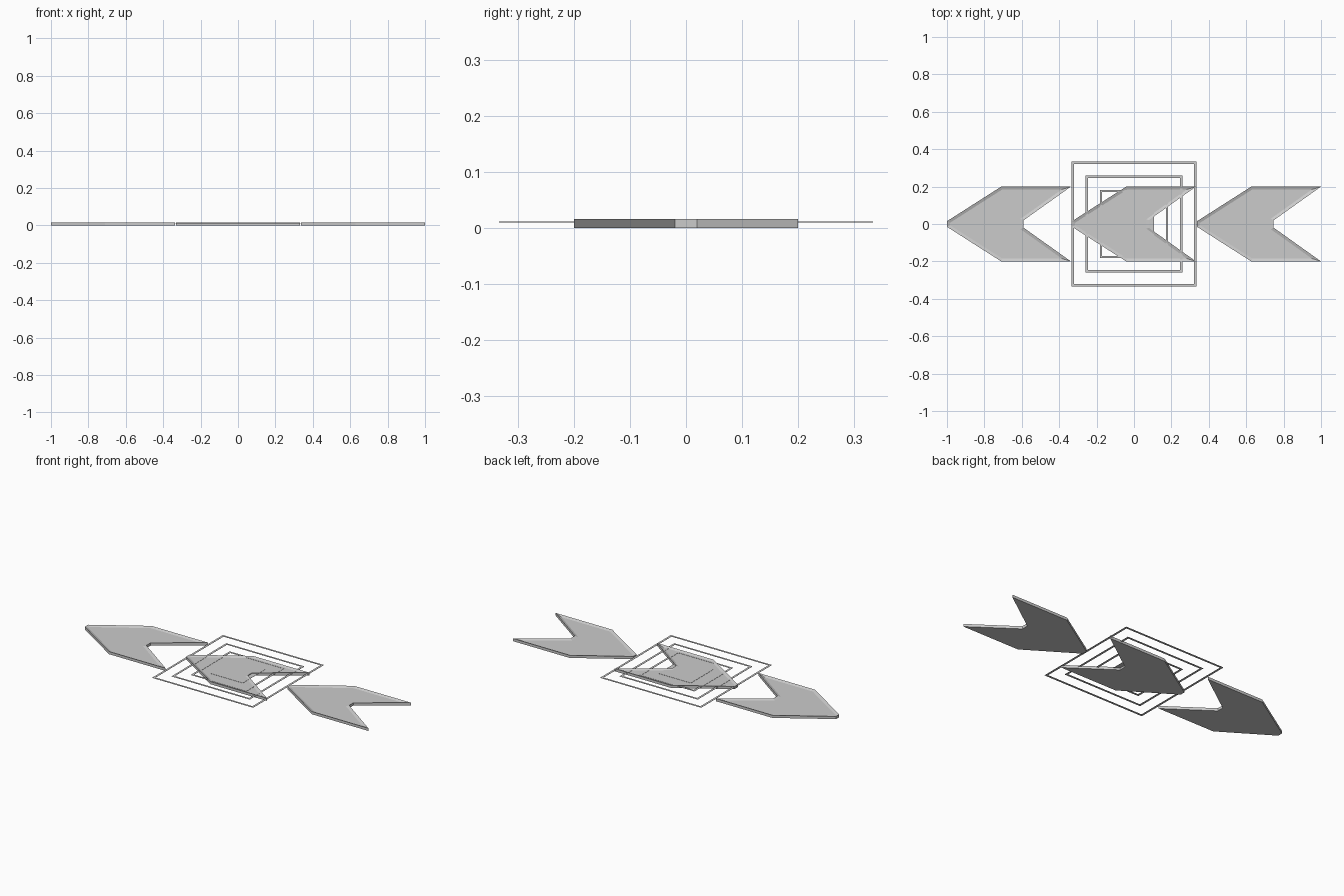
import bpy, bmesh

if "Cube" in bpy.data.objects:
    bpy.data.objects.remove(bpy.data.objects["Cube"])

PLATE_TOP = 0.016
FLOOR_DROP = 0.006
RING_Z, RING_THICK = 0.0105, 0.0012


def finish(bm, name):
    bmesh.ops.recalc_face_normals(bm, faces=bm.faces)
    mesh = bpy.data.meshes.new(name)
    bm.to_mesh(mesh)
    bm.free()
    obj = bpy.data.objects.new(name, mesh)
    bpy.context.collection.objects.link(obj)
    return obj


def extrude_up(bm, height):
    result = bmesh.ops.extrude_face_region(bm, geom=bm.faces[:])
    verts = [g for g in result["geom"] if isinstance(g, bmesh.types.BMVert)]
    bmesh.ops.translate(bm, vec=(0, 0, height), verts=verts)
    return [g for g in result["geom"] if isinstance(g, bmesh.types.BMFace)]


def arrow(name, x):
    """Arrow plate pointing to -x, with a raised rim and a sunken floor."""
    half = [(0, 0.015), (0.29, 0.2), (0.663, 0.2), (0.41, 0.02)]
    outline = half + [(px, -py) for px, py in reversed(half)]
    bm = bmesh.new()
    bm.faces.new([bm.verts.new((x + px, py, 0)) for px, py in outline])
    top = extrude_up(bm, PLATE_TOP)
    bmesh.ops.recalc_face_normals(bm, faces=bm.faces)
    bmesh.ops.inset_region(bm, faces=top, thickness=0.016, use_even_offset=True)
    floor_verts = {v for f in top for v in f.verts}
    bmesh.ops.translate(bm, vec=(0, 0, -FLOOR_DROP), verts=list(floor_verts))
    return finish(bm, name)


def square(name, outer, inner=0):
    """Thin square sheet, hollow when an inner half-size is given."""
    corners = [(-1, -1), (1, -1), (1, 1), (-1, 1)]
    bm = bmesh.new()
    o = [bm.verts.new((x * outer, y * outer, RING_Z)) for x, y in corners]
    if inner:
        n = [bm.verts.new((x * inner, y * inner, RING_Z)) for x, y in corners]
        for i in range(4):
            j = (i + 1) % 4
            bm.faces.new((o[i], o[j], n[j], n[i]))
    else:
        bm.faces.new(o)
    extrude_up(bm, RING_THICK)
    return finish(bm, name)


# Row of three arrows
for i, label in enumerate(("left", "middle", "right")):
    arrow(f"arrow_{label}", -1 + i * 0.6685)

# Concentric square frames around a solid centre
for i, label in enumerate(("outer", "middle", "inner")):
    size = 0.333 - i * 0.075
    square(f"square_frame_{label}", size, size - 0.013)
square("centre_square", 0.107)
